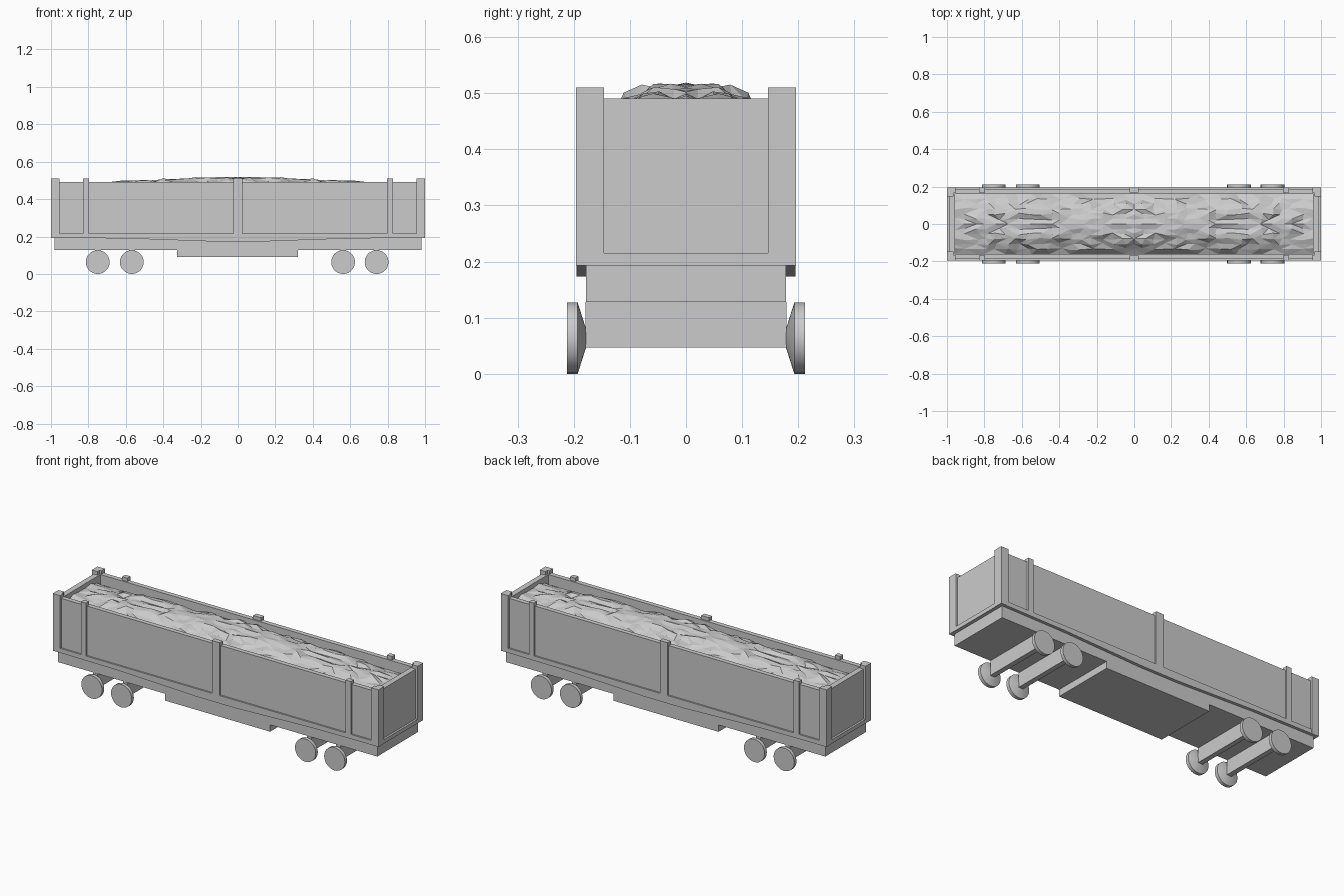
import bpy, bmesh, math, random

if "Cube" in bpy.data.objects:
    bpy.data.objects.remove(bpy.data.objects["Cube"])

random.seed(7)


def make_object(name, bm):
    bmesh.ops.recalc_face_normals(bm, faces=bm.faces[:])
    me = bpy.data.meshes.new(name)
    bm.to_mesh(me)
    bm.free()
    ob = bpy.data.objects.new(name, me)
    bpy.context.collection.objects.link(ob)
    return ob


def mirror(ob, x=False, y=False):
    m = ob.modifiers.new("mirror", 'MIRROR')
    m.use_axis = (x, y, False)
    m.use_mirror_merge = False


def box(name, x0, x1, y0, y1, z0, z1, mx=False, my=False):
    bm = bmesh.new()
    bmesh.ops.create_cube(bm, size=1)
    for v in bm.verts:
        v.co.x = x1 if v.co.x > 0 else x0
        v.co.y = y1 if v.co.y > 0 else y0
        v.co.z = z1 if v.co.z > 0 else z0
    ob = make_object(name, bm)
    if mx or my:
        mirror(ob, mx, my)
    return ob


# underframe and belly box
box("underframe", -0.98, 0.98, -0.178, 0.178, 0.128, 0.195)
box("belly_box", -0.325, 0.322, -0.178, 0.178, 0.09, 0.128)

# hopper floor and walls
box("floor", -0.98, 0.98, -0.185, 0.185, 0.193, 0.205)
box("side_wall", -0.98, 0.98, 0.16, 0.186, 0.2, 0.491, my=True)
box("end_wall", 0.957, 0.988, -0.186, 0.186, 0.2, 0.491, mx=True)
box("end_rail", 0.975, 0.999, -0.19, 0.19, 0.193, 0.215, mx=True)

# side rail with a bottom edge that dips towards the middle
profile = [(-1, 0.193), (-0.6, 0.19), (-0.12, 0.173), (0.12, 0.173),
           (0.6, 0.19), (1, 0.193), (1, 0.217), (-1, 0.217)]
bm = bmesh.new()
face = bm.faces.new([bm.verts.new((x, 0.17, z)) for x, z in profile])
ext = bmesh.ops.extrude_face_region(bm, geom=[face])
for g in ext["geom"]:
    if isinstance(g, bmesh.types.BMVert):
        g.co.y = 0.195
mirror(make_object("side_rail", bm), y=True)

# posts: corners are L shaped, the others flat
box("corner_post_end", 0.965, 1.0, 0.146, 0.196, 0.193, 0.51, mx=True, my=True)
box("corner_post_side", 0.955, 0.999, 0.165, 0.196, 0.193, 0.51, mx=True, my=True)
box("outer_post", 0.797, 0.829, 0.168, 0.195, 0.2, 0.51, mx=True, my=True)
box("middle_post", -0.024, 0.024, 0.168, 0.195, 0.18, 0.51, my=True)

# wheels with tapered inner face, joined by deep thin axle plates
SEG = 28
wheel_profile = [(0.016, 0.178), (0.0635, 0.193), (0.0635, 0.212)]
for i, x in enumerate((-0.75, -0.568, 0.562, 0.741)):
    bm = bmesh.new()
    rings = []
    for r, y in wheel_profile:
        rings.append([bm.verts.new((x + r * math.cos(2 * math.pi * k / SEG), y,
                                    0.0635 + r * math.sin(2 * math.pi * k / SEG)))
                      for k in range(SEG)])
    for a, b in zip(rings, rings[1:]):
        for k in range(SEG):
            n = (k + 1) % SEG
            bm.faces.new((a[k], a[n], b[n], b[k]))
    bm.faces.new(rings[0])
    bm.faces.new(rings[-1])
    wheel = make_object(f"wheel_pair_{i + 1}", bm)
    mirror(wheel, y=True)
    bpy.context.view_layer.objects.active = wheel
    wheel.select_set(True)
    bpy.ops.object.shade_smooth_by_angle(angle=math.radians(30))
    wheel.select_set(False)
    box(f"axle_{i + 1}", x - 0.014, x + 0.014, -0.179, 0.179, 0.047, 0.128)

# lumpy load: one jittered quarter heap, mirrored
NX, NY = 17, 6
bm = bmesh.new()
grid = []
for i in range(NX + 1):
    row = []
    for j in range(NY + 1):
        u, v = i / NX, j / NY
        z = 0.436 + (0.083 - 0.052 * u ** 1.5) * (1 - v ** 2.6)
        if 0 < j < NY:
            z += random.uniform(-0.012, 0.012)
        dx = random.uniform(-0.016, 0.016) if 0 < i < NX else 0
        dy = random.uniform(-0.006, 0.006) if 0 < j < NY else 0
        row.append(bm.verts.new((0.957 * u + dx, 0.16 * v + dy, z)))
    grid.append(row)
for i in range(NX):
    for j in range(NY):
        bm.faces.new((grid[i][j], grid[i + 1][j], grid[i + 1][j + 1], grid[i][j + 1]))
bmesh.ops.triangulate(bm, faces=bm.faces[:])
load = make_object("load_heap", bm)
mirror(load, True, True)
load.modifiers["mirror"].use_mirror_merge = True
